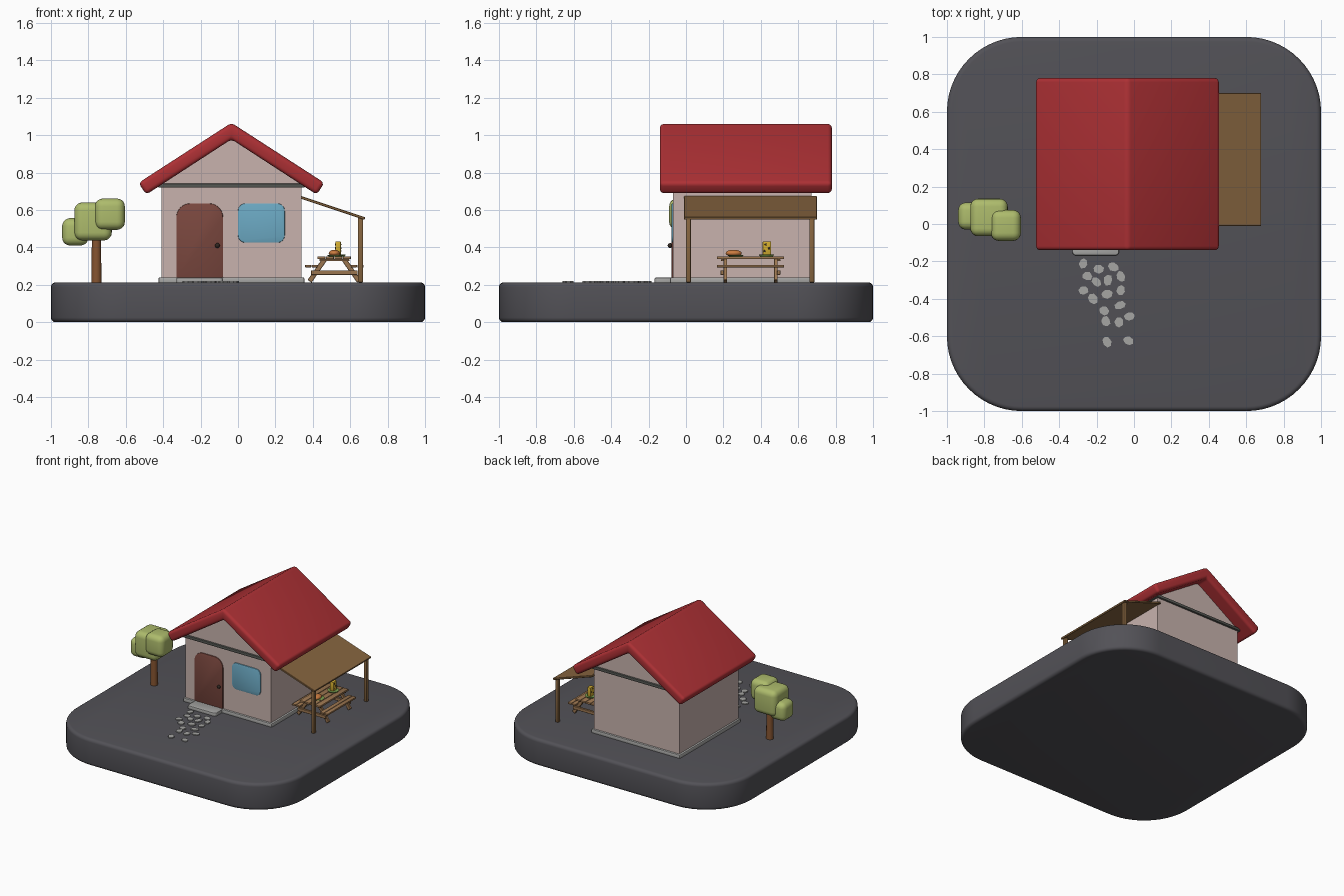
import bpy, bmesh, math, random
from mathutils import Matrix, Vector

if "Cube" in bpy.data.objects:
    bpy.data.objects.remove(bpy.data.objects["Cube"])

random.seed(4)
COL = {
    "ground": (.085, .083, .095), "wall": (.58, .45, .42), "roof": (.42, .03, .035),
    "door": (.2, .065, .05), "glass": (.15, .40, .55), "wood": (.24, .13, .05),
    "bench": (.33, .18, .08), "leaf": (.42, .50, .15), "trunk": (.24, .09, .03),
    "trim": (.09, .095, .085), "dark": (.03, .02, .015), "cheese": (.65, .42, .03),
    "bread": (.6, .2, .05), "green": (.2, .35, .08), "stone": (.38, .38, .37),
}
mats = {}


def finish(name, bm, col):
    bmesh.ops.recalc_face_normals(bm, faces=bm.faces)
    me = bpy.data.meshes.new(name)
    bm.to_mesh(me)
    bm.free()
    ob = bpy.data.objects.new(name, me)
    bpy.context.collection.objects.link(ob)
    if col not in mats:
        mats[col] = bpy.data.materials.new(col)
        mats[col].diffuse_color = (*COL[col], 1)
    me.materials.append(mats[col])
    return ob


def prism(name, pts, axis, lo, hi, col, bevel=0.0, seg=3):
    """Extrude a 2D outline along an axis: 'y' uses (x,z) points, 'z' uses (x,y)."""
    bm = bmesh.new()
    def place(p, t):
        return (p[0], t, p[1]) if axis == 'y' else (p[0], p[1], t)
    a = [bm.verts.new(place(p, lo)) for p in pts]
    b = [bm.verts.new(place(p, hi)) for p in pts]
    bm.faces.new(a)
    bm.faces.new(b)
    for i in range(len(pts)):
        j = (i + 1) % len(pts)
        bm.faces.new((a[i], a[j], b[j], b[i]))
    bmesh.ops.recalc_face_normals(bm, faces=bm.faces)
    if bevel:
        edges = [e for e in bm.edges if e.calc_face_angle() > 0.5]
        bmesh.ops.bevel(bm, geom=edges, offset=bevel, segments=seg, profile=0.5,
                        affect='EDGES', clamp_overlap=True)
    return finish(name, bm, col)


def box(name, x, y, z, col, bevel=0.0, seg=2):
    pts = [(x[0], y[0]), (x[1], y[0]), (x[1], y[1]), (x[0], y[1])]
    return prism(name, pts, 'z', z[0], z[1], col, bevel, seg)


def rrect(x0, x1, y0, y1, r_low, r_high, n=8):
    """Rounded rectangle with separate lower and upper corner radii."""
    out = []
    for cx, cy, sx, sy, r, start in ((x1, y0, -1, 1, r_low, 270), (x1, y1, -1, -1, r_high, 0),
                                     (x0, y1, 1, -1, r_high, 90), (x0, y0, 1, 1, r_low, 180)):
        if r == 0:
            out.append((cx, cy))
            continue
        for i in range(n + 1):
            t = math.radians(start + 90 * i / n)
            out.append((cx + sx * r + r * math.cos(t), cy + sy * r + r * math.sin(t)))
    return out


def bar(name, p, q, width, y0, y1, col):
    """Straight plank in the xz plane from p to q."""
    p, q = Vector(p), Vector(q)
    d = (q - p).normalized() * width / 2
    n = Vector((-d.y, d.x))
    return prism(name, [p + n, q + n, q - n, p - n], 'y', y0, y1, col, .002, 1)


def ball(name, loc, scale, col):
    bm = bmesh.new()
    bmesh.ops.create_uvsphere(bm, u_segments=20, v_segments=12, radius=1,
                              matrix=Matrix.Translation(loc) @ Matrix.Diagonal((*scale, 1)))
    return finish(name, bm, col)


def cyl(name, loc, r1, r2, h, col, n=20):
    bm = bmesh.new()
    bmesh.ops.create_cone(bm, cap_ends=True, segments=n, radius1=r1, radius2=r2, depth=h,
                          matrix=Matrix.Translation(Vector(loc) + Vector((0, 0, h / 2))))
    return finish(name, bm, col)


G = 0.213   # ground level
C = -0.035  # house centre line

# Ground slab
prism("ground_slab", rrect(-1, 1, -1, 1, .4, .4, 14), 'z', 0, G, "ground", .025, 4)

# House walls with gables, foundation, trim band
prism("walls", [(C - .375, G), (C + .375, G), (C + .375, .738), (C, .982), (C - .375, .738)],
      'y', -.07, .67, "wall")
box("foundation", (C - .39, C + .39), (-.085, .685), (G - .01, .24), "stone", .008)
box("trim_band", (C - .39, C + .39), (-.085, .685), (.719, .741), "trim", .004)

# Roof
prism("roof", [(C, 1.066), (C + .497, .745), (C + .456, .682), (C, .978),
               (C - .456, .682), (C - .497, .745)], 'y', -.14, .78, "roof", .022, 4)

# Door, knob, window, doorstep
prism("door", rrect(-.33, -.08, .238, .635, 0, .075), 'y', -.077, -.05, "door", .004, 2)
ball("door_knob", (-.11, -.085, .41), (.013, .013, .013), "dark")
prism("window", rrect(0, .25, .425, .635, .04, .04), 'y', -.077, -.05, "glass", .004, 2)
prism("doorstep", rrect(-.33, -.08, -.168, -.07, .02, 0), 'z', G - .01, .238, "stone", .007, 2)

# Lean-to canopy with posts
bar("canopy", (.335, .668), (.678, .554), .014, -.01, .70, "wood")
for i, y in enumerate((0, .66)):
    box(f"canopy_post_{i}", (.642, .668), (y, y + .026), (G, .56), "wood", .003)

# Picnic table
T = .515
for i in range(4):
    x = T - .09 + i * .0455
    box(f"table_plank_{i}", (x, x + .042), (.165, .525), (.337, .352), "bench", .003)
for s in (-1, 1):
    for k in range(2):
        x = T + s * (.105 + k * .035)
        box(f"bench_plank_{s}_{k}", (x - .016, x + .016), (.165, .525), (.293, .307), "bench", .003)
    for j, y in enumerate((.2, .47)):
        bar(f"table_leg_{s}_{j}", (T + s * .05, .338), (T + s * .132, .219), .026, y, y + .02, "bench")
for j, y in enumerate((.188, .49)):
    bar(f"bench_beam_{j}", (T - .125, .265), (T + .125, .265), .025, y - .004, y + .014, "bench")
    bar(f"top_beam_{j}", (T - .08, .332), (T + .08, .332), .012, y, y + .014, "bench")

# Food: cheese on a leaf, bread on a board
cyl("cheese_plate", (.535, .43, .352), .035, .042, .01, "green")
box("cheese", (.52, .55), (.41, .455), (.36, .432), "cheese", .004)
for i, (dy, z) in enumerate(((-.012, .38), (.012, .395), (-.006, .415))):
    for s in (-1, 1):
        ball(f"cheese_hole_{i}_{s}", (.535 + s * .0145, .432 + dy, z), (.003, .006, .006), "dark")
cyl("bread_plate", (.52, .265, .352), .035, .045, .007, "green")
ball("bread", (.515, .255, .369), (.03, .043, .018), "bread")

# Tree
cyl("tree_trunk", (-.757, .03, G), .027, .024, .27, "trunk", 12)
for i, (x, y, z) in enumerate((((-.875, -.675), (-.065, .135), (.437, .64)),
                               ((-.94, -.80), (-.03, .115), (.41, .556)),
                               ((-.765, -.605), (-.09, .075), (.494, .661)))):
    box(f"foliage_{i}", x, y, z, "leaf", .042, 5)

# Stepping stones
stones = [(-.27, -.21), (-.11, -.23), (-.19, -.24), (-.07, -.28), (-.20, -.31), (-.14, -.30),
          (-.25, -.28), (-.27, -.355), (-.07, -.355), (-.145, -.375), (-.22, -.40),
          (-.075, -.435), (-.16, -.465), (-.025, -.495), (-.15, -.52), (-.08, -.525),
          (-.145, -.63), (-.03, -.625)]
for i, (x, y) in enumerate(stones):
    a0 = random.random() * 6.28
    pts = []
    for k in range(7):
        t = math.tau * k / 7
        u, v = .030 * math.cos(t) * random.uniform(.85, 1.1), .024 * math.sin(t) * random.uniform(.85, 1.1)
        pts.append((x + u * math.cos(a0) - v * math.sin(a0), y + u * math.sin(a0) + v * math.cos(a0)))
    prism(f"path_stone_{i}", pts, 'z', G - .005, G + .007, "stone")

# Smooth shading with sharp edges kept
bpy.ops.object.select_all(action='SELECT')
bpy.context.view_layer.objects.active = bpy.data.objects["roof"]
bpy.ops.object.shade_smooth_by_angle(angle=math.radians(35))

for m in bpy.data.materials:
    if m.users and not m.is_grease_pencil:
        m.use_nodes = True
        m.node_tree.nodes["Principled BSDF"].inputs["Base Color"].default_value = m.diffuse_color
